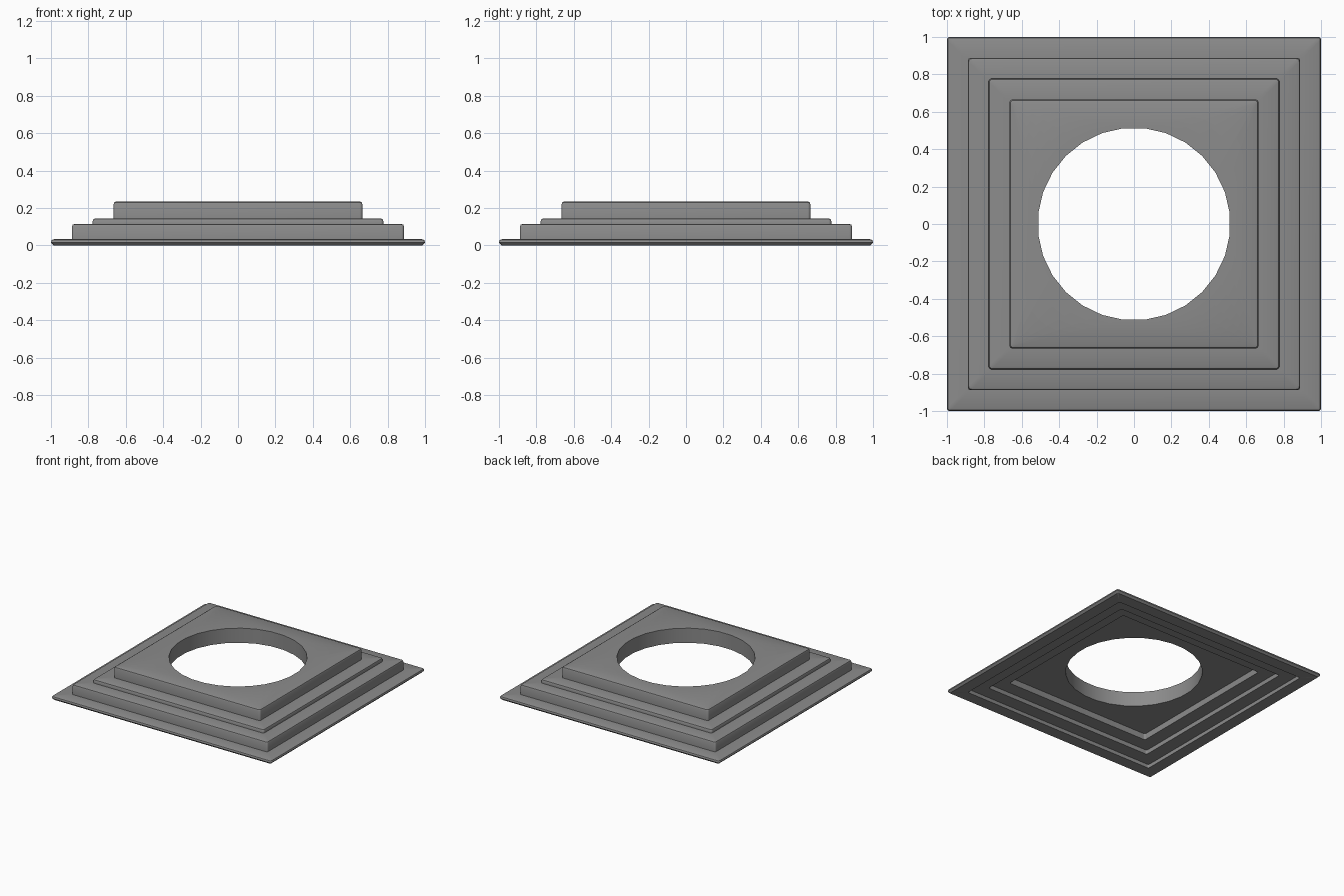
import bpy
import bmesh
from math import cos, sin, pi, radians

cube = bpy.data.objects.get("Cube")
if cube:
    bpy.data.objects.remove(cube)

CORNER = 7            # points on each quarter of a loop
HOLE_RADIUS = 0.515
BEVEL = 0.015

grey = bpy.data.materials.new("mid grey")
grey.use_nodes = True
colour = (0.26, 0.26, 0.26, 1)
grey.diffuse_color = colour
grey.node_tree.nodes["Principled BSDF"].inputs["Base Color"].default_value = colour


def square_loop(bm, half, z, radius):
    """Square with rounded corners, one arc per quarter."""
    verts = []
    for q in range(4):
        mid = (q + 0.5) * pi / 2
        cx = (half - radius) * (1 if cos(mid) > 0 else -1)
        cy = (half - radius) * (1 if sin(mid) > 0 else -1)
        for i in range(CORNER):
            a = (q + i / (CORNER - 1)) * pi / 2
            verts.append(bm.verts.new((cx + radius * cos(a), cy + radius * sin(a), z)))
    return verts


def circle_loop(bm, radius, z):
    n = 4 * CORNER
    angles = [(i + 0.5) * 2 * pi / n for i in range(n)]
    return [bm.verts.new((radius * cos(a), radius * sin(a), z)) for a in angles]


bm = bmesh.new()
loops = []

# Stepped outside: half width, foot height and top height of each tier
tiers = [(1.0, BEVEL, 0.033), (0.888, 0.033, 0.115),
         (0.777, 0.115, 0.145), (0.665, 0.145, 0.235)]
loops.append(square_loop(bm, 1.0 - BEVEL, 0, BEVEL / 2))
for half, foot, top in tiers:
    loops.append(square_loop(bm, half, foot, BEVEL))
    for a in (0, pi / 4, pi / 2):
        inset = BEVEL * (1 - cos(a))
        loops.append(square_loop(bm, half - inset, top - BEVEL * (1 - sin(a)), BEVEL))

# Round opening through the top tier
loops.append(circle_loop(bm, HOLE_RADIUS, 0.235))
loops.append(circle_loop(bm, HOLE_RADIUS, 0.115))

# Stepped recess underneath
for half, low, high in [(0.665, 0.065, 0.115), (0.777, 0.03, 0.065), (0.888, 0, 0.03)]:
    loops.append(square_loop(bm, half, high, BEVEL))
    loops.append(square_loop(bm, half, low, BEVEL))

# Skin neighbouring loops into one closed shell
for lower, upper in zip(loops, loops[1:] + loops[:1]):
    n = len(lower)
    for i in range(n):
        j = (i + 1) % n
        bm.faces.new((lower[i], lower[j], upper[j], upper[i]))
bmesh.ops.recalc_face_normals(bm, faces=bm.faces)

mesh = bpy.data.meshes.new("stepped_square_frame")
bm.to_mesh(mesh)
bm.free()
mesh.materials.append(grey)
frame = bpy.data.objects.new("stepped_square_frame", mesh)
bpy.context.collection.objects.link(frame)
bpy.context.view_layer.objects.active = frame
frame.select_set(True)
bpy.ops.object.shade_smooth_by_angle(angle=radians(40))
